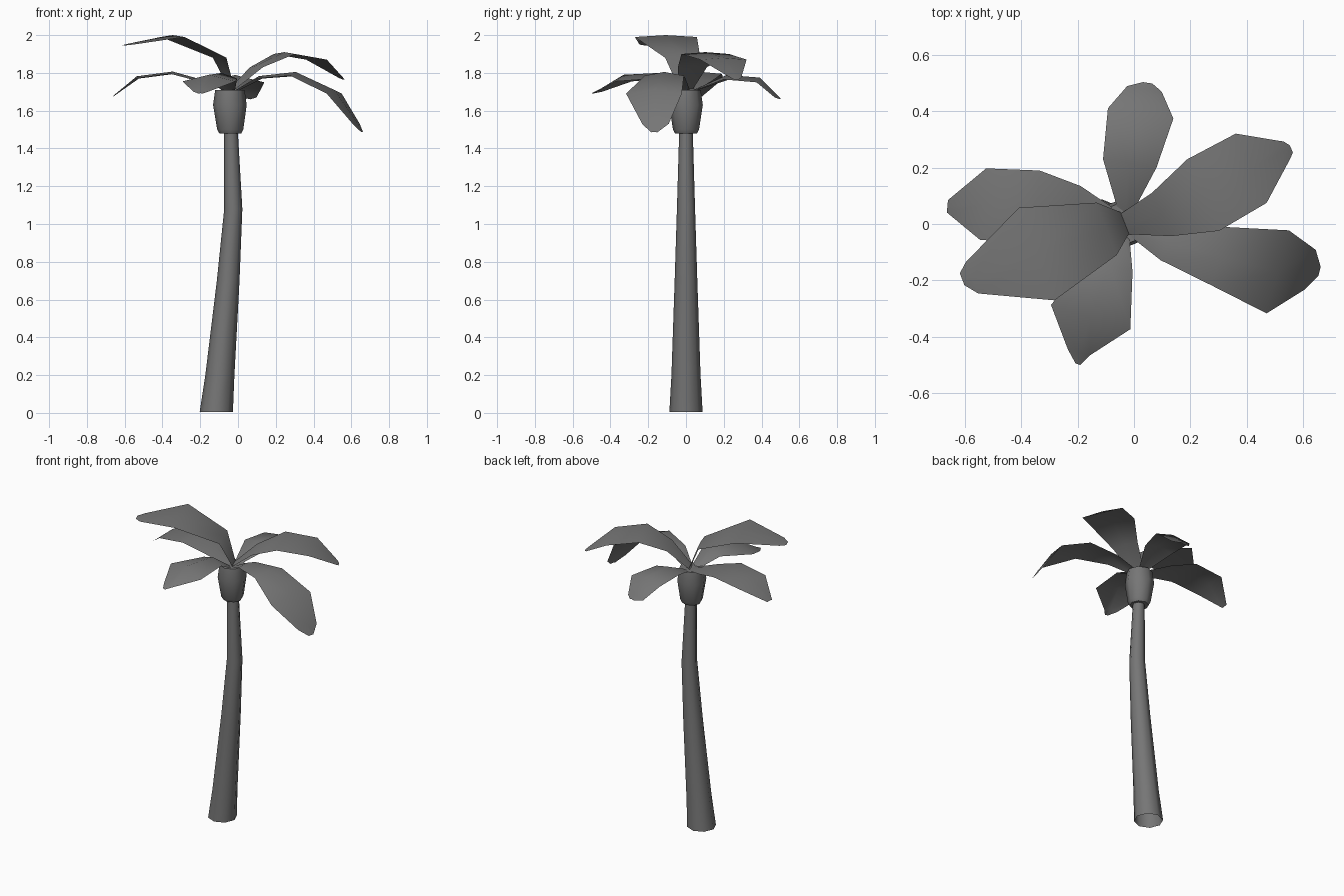
import bpy, math

AXIS_X = -0.037  # crown centre

# Dark grey used all over
dark = bpy.data.materials.new("dark_grey")
dark.diffuse_color = (0.18, 0.18, 0.18, 1)


def make(name, verts, faces, angle):
    me = bpy.data.meshes.new(name)
    me.from_pydata(verts, [], faces)
    me.update()
    me.materials.append(dark)
    ob = bpy.data.objects.new(name, me)
    bpy.context.collection.objects.link(ob)
    bpy.ops.object.select_all(action='DESELECT')
    ob.select_set(True)
    bpy.context.view_layer.objects.active = ob
    bpy.ops.object.shade_smooth_by_angle(angle=math.radians(angle))
    return ob


def loft(name, rings, sides=8, cap=False):
    """Rings of (centre x, z, radius) joined into a tube."""
    verts = [(x + r * math.cos(math.tau * i / sides), r * math.sin(math.tau * i / sides), z)
             for x, z, r in rings for i in range(sides)]
    faces = [(k * sides + i, k * sides + (i + 1) % sides,
              (k + 1) * sides + (i + 1) % sides, (k + 1) * sides + i)
             for k in range(len(rings) - 1) for i in range(sides)]
    if cap:
        n = len(rings) - 1
        faces += [tuple(reversed(range(sides))), tuple(n * sides + i for i in range(sides))]
    return make(name, verts, faces, 50)


def frond(name, azimuth, sections, hump):
    """Sections of (distance out, z, left, right offset) with a raised midrib."""
    c, s = math.cos(math.radians(azimuth)), math.sin(math.radians(azimuth))
    verts = []
    for r, z, left, right in sections:
        h = hump * min(1, (left - right) / 0.2)
        for l, dz in ((left, 0), ((left + right) / 2, h), (right, 0)):
            verts.append((AXIS_X + r * c - l * s, r * s + l * c, z + dz))
    faces = [(3 * k + j + 1, 3 * k + j, 3 * k + 3 + j, 3 * k + 4 + j)
             for k in range(len(sections) - 1) for j in range(2)]
    return make(name, verts, faces, 85)


# Curved tapering trunk, open at the bottom
loft("trunk", [(-0.115, 0.005, 0.088), (-0.096, 0.2, 0.077), (-0.052, 0.70, 0.060),
               (-0.025, 1.08, 0.048), (-0.037, 1.49, 0.036)])

# Bulb where the fronds sprout
loft("crown_bulb", [(AXIS_X - 0.004, 1.48, 0.058), (AXIS_X - 0.004, 1.50, 0.069),
                    (AXIS_X - 0.006, 1.63, 0.089), (AXIS_X - 0.006, 1.71, 0.078)], cap=True)

# Six drooping fronds
frond("frond_right_front", -15, [
    (0.02, 1.70, 0.03, -0.03), (0.16, 1.77, 0.04, -0.09), (0.36, 1.785, 0.085, -0.13),
    (0.572, 1.69, 0.13, -0.175), (0.682, 1.53, 0.088, -0.057), (0.715, 1.485, 0.034, 0.0)], 0.02)
frond("frond_right_back", 24, [
    (-0.01, 1.70, 0.035, -0.035), (0.137, 1.83, 0.06, -0.108), (0.30, 1.90, 0.118, -0.16),
    (0.494, 1.87, 0.131, -0.138), (0.638, 1.775, 0.036, -0.026), (0.652, 1.765, 0.015, -0.012)], 0.01)
frond("frond_left_front", 201, [
    (-0.01, 1.70, 0.035, -0.038), (0.062, 1.88, 0.094, -0.105), (0.326, 1.99, 0.165, -0.187),
    (0.57, 1.95, 0.045, -0.075), (0.605, 1.945, 0.0, -0.045)], 0.01)
frond("frond_left_back", 175, [
    (0.0, 1.70, 0.03, -0.03), (0.164, 1.755, 0.07, -0.121), (0.313, 1.795, 0.10, -0.163),
    (0.503, 1.77, 0.10, -0.154), (0.628, 1.675, 0.014, -0.03)], 0.012)
frond("frond_back", 81, [
    (0.03, 1.70, 0.02, -0.02), (0.216, 1.765, 0.108, -0.084),
    (0.397, 1.75, 0.119, -0.116), (0.485, 1.67, 0.064, -0.06), (0.508, 1.66, 0.01, -0.023)], 0.025)
frond("frond_front", 253, [
    (0.03, 1.70, 0.03, -0.03), (0.153, 1.77, 0.08, -0.09), (0.35, 1.755, 0.132, -0.162),
    (0.483, 1.70, 0.02, -0.059), (0.523, 1.69, 0.0, -0.018)], 0.035)
